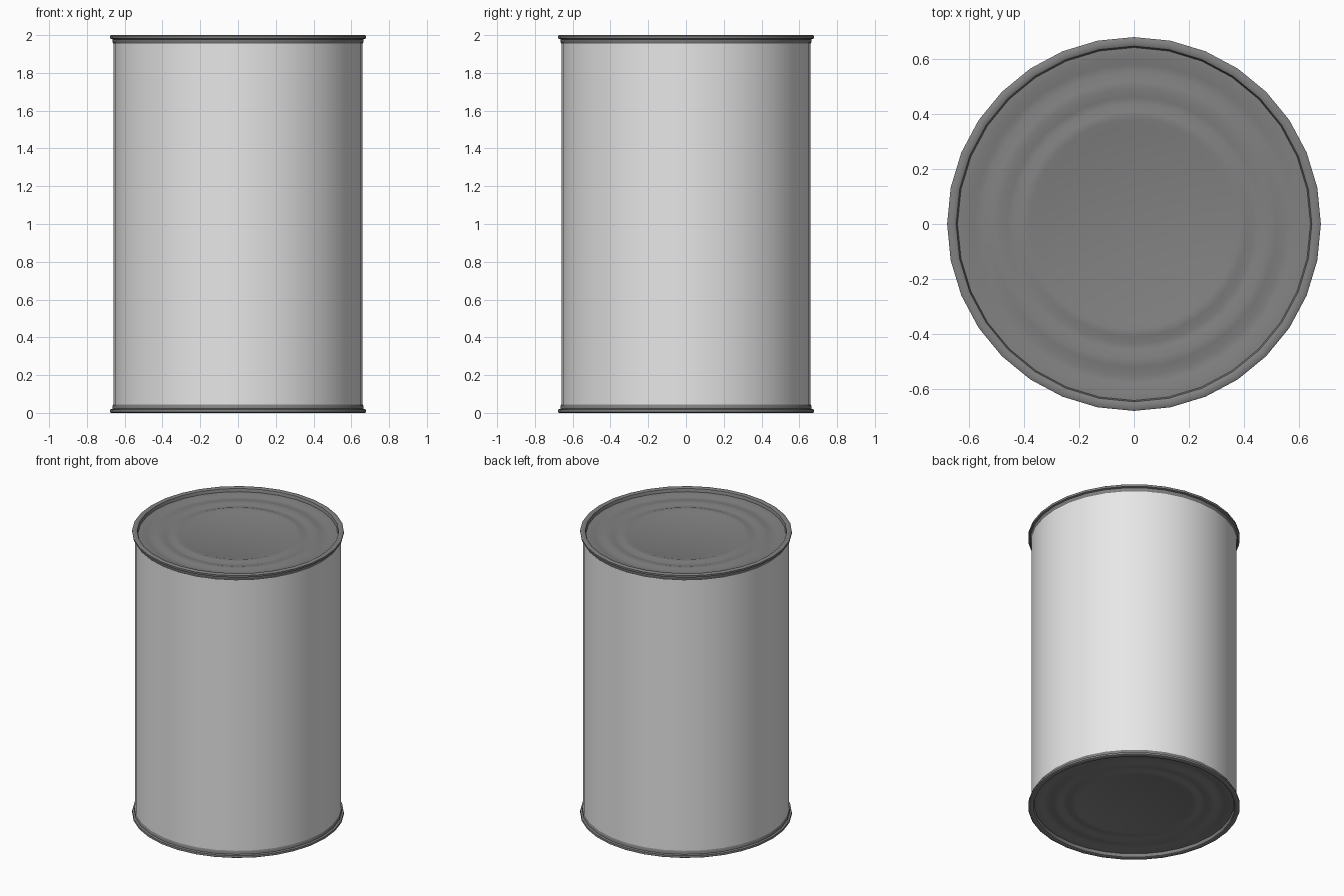
import bpy, bmesh, math

if "Cube" in bpy.data.objects:
    bpy.data.objects.remove(bpy.data.objects["Cube"])

SIDES = 32


def material(name, value):
    m = bpy.data.materials.new(name)
    m.diffuse_color = (value, value, value, 1)
    m.use_nodes = True
    m.node_tree.nodes["Principled BSDF"].inputs["Base Color"].default_value = m.diffuse_color
    return m


def lathe(name, profile, mat):
    """Spin (radius, z) points about z; a zero radius closes the surface."""
    bm = bmesh.new()
    rings = []
    for r, z in profile:
        if r == 0:
            rings.append([bm.verts.new((0, 0, z))] * SIDES)
        else:
            rings.append([bm.verts.new((r * math.cos(math.tau * i / SIDES),
                                        r * math.sin(math.tau * i / SIDES), z))
                          for i in range(SIDES)])
    for lo, hi in zip(rings, rings[1:]):
        for i in range(SIDES):
            j = (i + 1) % SIDES
            corners = list(dict.fromkeys((lo[i], lo[j], hi[j], hi[i])))
            bm.faces.new(corners)
    mesh = bpy.data.meshes.new(name)
    bm.to_mesh(mesh)
    bm.free()
    mesh.materials.append(mat)
    ob = bpy.data.objects.new(name, mesh)
    bpy.context.collection.objects.link(ob)
    bpy.ops.object.select_all(action='DESELECT')
    ob.select_set(True)
    bpy.context.view_layer.objects.active = ob
    bpy.ops.object.shade_smooth_by_angle(angle=math.radians(35))
    return ob


body_grey = material("light grey wall", 0.8)
lid_grey = material("dark grey metal", 0.22)

# Straight wall of the can
lathe("can_wall", [(0.66, 0.045), (0.66, 1.955)], body_grey)

# Seam, rolled rim and recessed lid with pressed rings, from outside to centre
lid = [(0.66, 1.955), (0.664, 1.962), (0.665, 1.978), (0.677, 1.982),
       (0.678, 1.996), (0.672, 2.0), (0.651, 2.0), (0.645, 1.996),
       (0.64, 1.975), (0.61, 1.975), (0.58, 1.966), (0.55, 1.964),
       (0.52, 1.972), (0.49, 1.974), (0.46, 1.966), (0.435, 1.964),
       (0.41, 1.972), (0.38, 1.972), (0.35, 1.963), (0, 1.963)]
lathe("top_lid", lid, lid_grey)
lathe("bottom_lid", [(r, 2 - z) for r, z in reversed(lid)], lid_grey)
